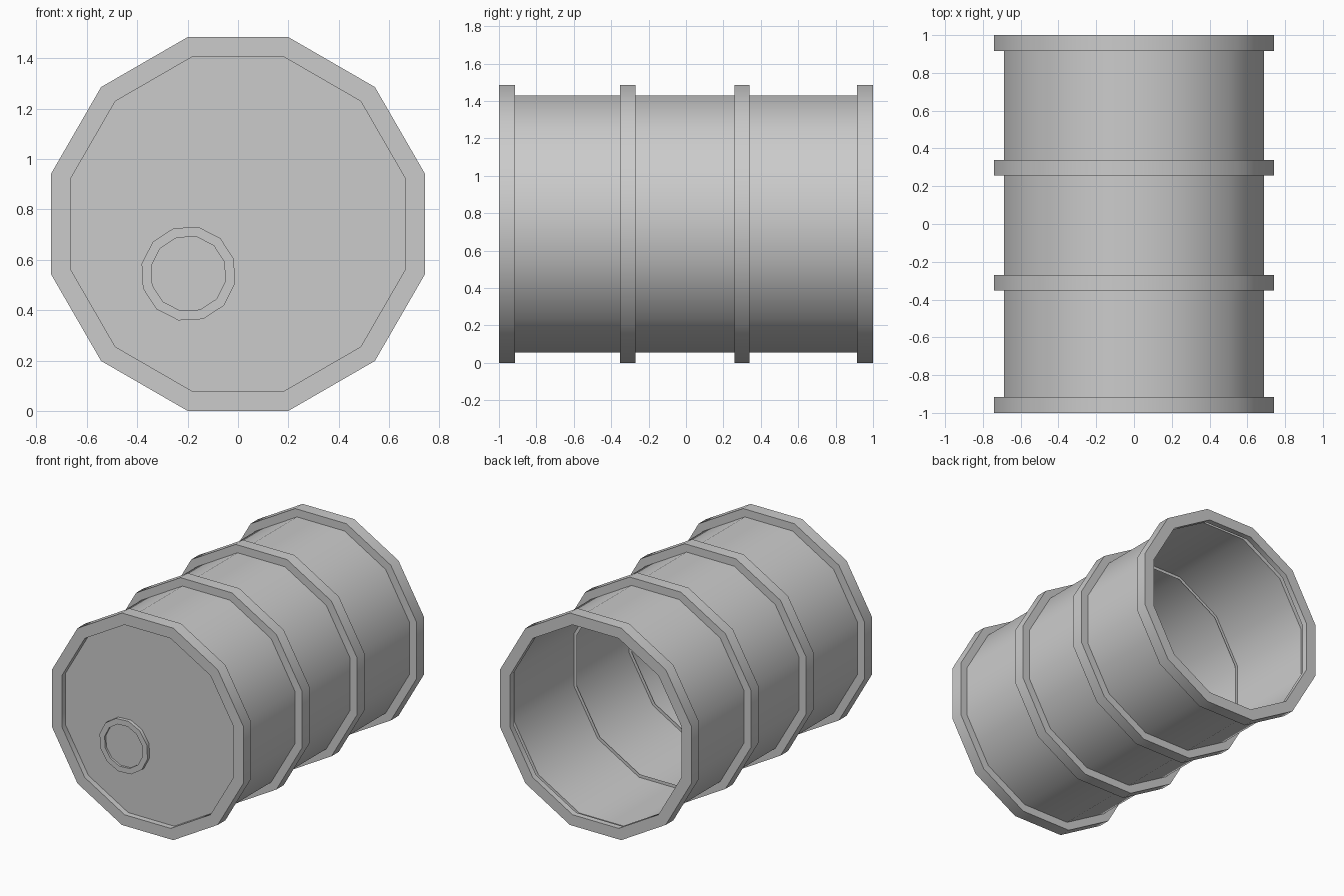
import bpy, bmesh
from math import sin, cos, tan, pi, radians

if "Cube" in bpy.data.objects:
    bpy.data.objects.remove(bpy.data.objects["Cube"])

SIDES = 12
CZ = 0.742  # height of the barrel axis


def lathe(name, profile, centre=(0, CZ), start=15, cap=False, closed=False):
    """Sweep (apothem, y) points around the y axis; optionally cap the last loop."""
    bm = bmesh.new()
    loops = []
    for apothem, y in profile:
        r = apothem / cos(pi / SIDES)
        loop = []
        for i in range(SIDES):
            a = radians(start) + 2 * pi * i / SIDES
            loop.append(bm.verts.new((centre[0] + r * cos(a), y, centre[1] + r * sin(a))))
        loops.append(loop)
    pairs = list(zip(loops, loops[1:]))
    if closed:
        pairs.append((loops[-1], loops[0]))
    for a, b in pairs:
        for i in range(SIDES):
            j = (i + 1) % SIDES
            bm.faces.new((a[i], a[j], b[j], b[i]))
    if cap:
        bm.faces.new(loops[-1])
    bmesh.ops.recalc_face_normals(bm, faces=bm.faces)
    mesh = bpy.data.meshes.new(name)
    bm.to_mesh(mesh)
    bm.free()
    obj = bpy.data.objects.new(name, mesh)
    bpy.context.collection.objects.link(obj)
    bpy.ops.object.select_all(action='DESELECT')
    obj.select_set(True)
    bpy.context.view_layer.objects.active = obj
    bpy.ops.object.shade_smooth_by_angle(angle=radians(35))
    return obj


BODY, RIM, LIP = 0.687, 0.742, 0.665

# Open barrel wall
lathe("barrel_wall", [(BODY, -0.915), (BODY, 0.915)])

# Front rim with recessed lid, and matching open back rim
end = [(BODY, 0.915), (RIM, 0.915), (RIM, 1.0), (LIP, 1.0), (LIP, 0.96)]
lathe("front_rim_and_lid", [(r, -y) for r, y in end], cap=True)
lathe("back_rim", end)

# Middle hoops, each with a small lip reaching inside the wall
for name, y0, y1 in (("front_hoop", -0.352, -0.27), ("back_hoop", 0.258, 0.34)):
    lathe(name, [(LIP, y0), (RIM, y0), (RIM, y1), (BODY, y1)])

# Filler plug on the lid: raised ring with a sunken centre
lathe("filler_plug",
      [(0.183, -0.96), (0.183, -0.985), (0.145, -0.985), (0.145, -0.97)],
      centre=(-0.197, 0.545), start=18, cap=True)
